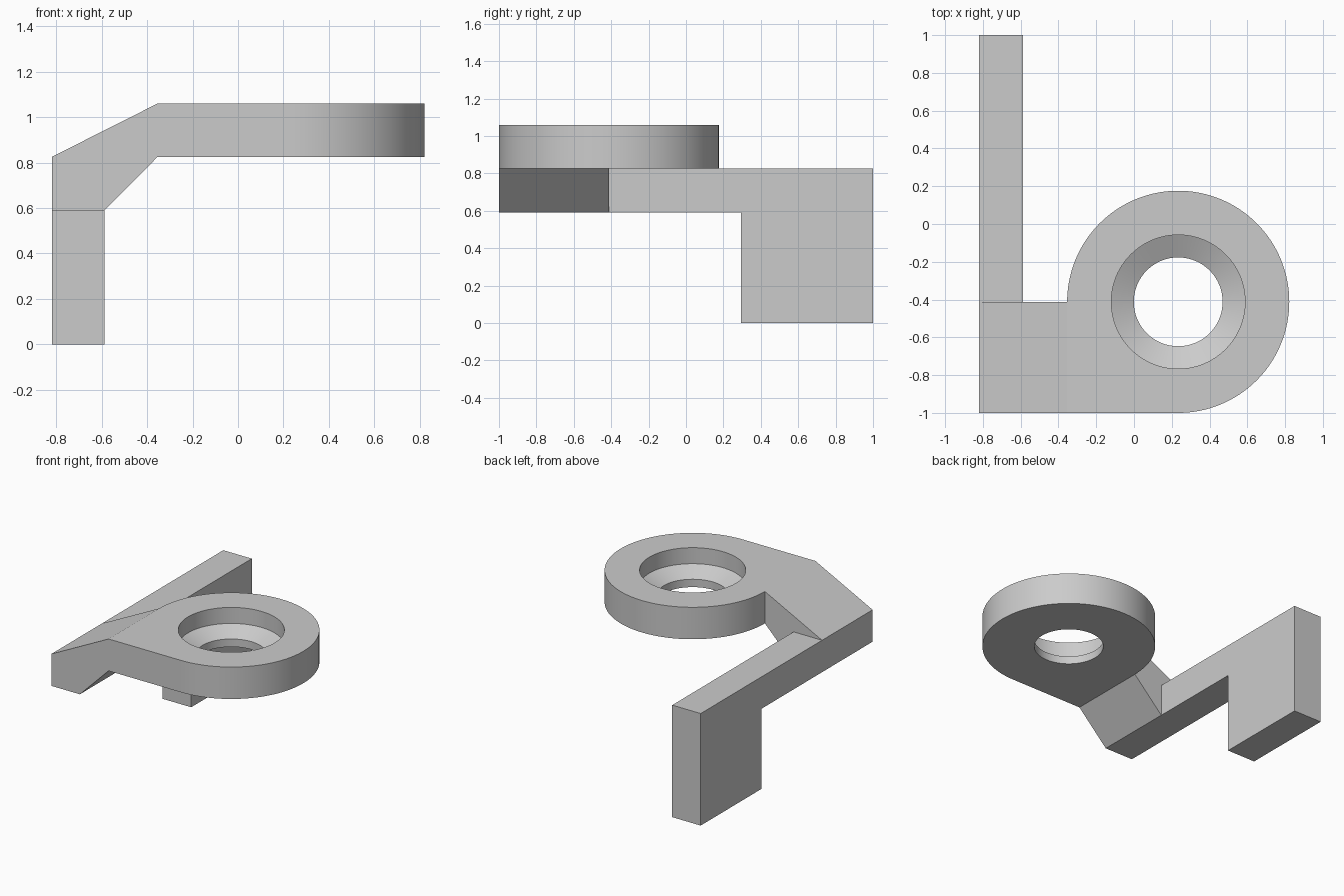
import bpy, bmesh, math
from mathutils import Vector

cube = bpy.data.objects.get("Cube")
if cube:
    bpy.data.objects.remove(cube, do_unlink=True)

grey = bpy.data.materials.new("light_grey")
grey.use_nodes = True
COLOUR = (0.6, 0.6, 0.6, 1)
grey.diffuse_color = COLOUR
grey.node_tree.nodes["Principled BSDF"].inputs["Base Color"].default_value = COLOUR

# Shared dimensions
LEFT, INNER, BEND = -0.82, -0.588, -0.354
FRONT, BACK, MID = -1.0, 1.0, -0.412
LOW, JOINT, TOP = 0.59, 0.825, 1.06
RING_X, RING_R = 0.234, 0.588


def finish(name, bm):
    bmesh.ops.recalc_face_normals(bm, faces=bm.faces)
    mesh = bpy.data.meshes.new(name)
    bm.to_mesh(mesh)
    bm.free()
    mesh.materials.append(grey)
    obj = bpy.data.objects.new(name, mesh)
    bpy.context.collection.objects.link(obj)
    return obj


def prism(name, points, direction):
    """Extrude a closed flat outline along a direction."""
    bm = bmesh.new()
    face = bm.faces.new([bm.verts.new(p) for p in points])
    new = bmesh.ops.extrude_face_region(bm, geom=[face])["geom"]
    verts = [v for v in new if isinstance(v, bmesh.types.BMVert)]
    bmesh.ops.translate(bm, verts=verts, vec=Vector(direction))
    return finish(name, bm)


def lathe(name, profile, centre, steps):
    """Spin a radius/height profile into a closed solid."""
    bm = bmesh.new()
    rings = []
    for r, z in profile:
        rings.append([bm.verts.new((centre[0] + r * math.cos(math.tau * i / steps),
                                    centre[1] + r * math.sin(math.tau * i / steps), z))
                      for i in range(steps)])
    for a, b in zip(rings, rings[1:]):
        for i in range(steps):
            j = (i + 1) % steps
            bm.faces.new((a[i], a[j], b[j], b[i]))
    bm.faces.new(rings[0])
    bm.faces.new(rings[-1])
    return finish(name, bm)


# Ring plate: three quarters of a disc with one square corner
STEPS = 96
outline = [(BEND, FRONT, JOINT)]
for i in range(STEPS + 1):
    a = -math.pi / 2 + 1.5 * math.pi * i / STEPS
    outline.append((RING_X + RING_R * math.cos(a), MID + RING_R * math.sin(a), JOINT))
plate = prism("ring_plate", outline, (0, 0, TOP - JOINT))

# Countersunk hole: wide bore, cone, narrow bore
cutter = lathe("hole_cutter",
               [(0.235, JOINT - 0.1), (0.235, 0.883), (0.354, 0.942), (0.354, TOP + 0.1)],
               (RING_X, MID), 128)
cutter.hide_render = True
mod = plate.modifiers.new("hole", "BOOLEAN")
mod.operation = "DIFFERENCE"
mod.solver = "EXACT"
mod.object = cutter
bpy.context.view_layer.objects.active = plate
plate.select_set(True)
bpy.ops.object.modifier_apply(modifier=mod.name)
bpy.data.objects.remove(cutter, do_unlink=True)
bpy.ops.object.select_all(action="DESELECT")
plate.select_set(True)
bpy.ops.object.shade_smooth_by_angle(angle=math.radians(20))

# Sloped bridge joining the plate to the arm
prism("sloped_bridge",
      [(x, FRONT, z) for x, z in ((LEFT, LOW), (INNER, LOW), (BEND, JOINT),
                                  (BEND, TOP), (LEFT, JOINT))],
      (0, MID - FRONT, 0))

# Long arm with the leg at its back end
prism("arm_and_leg",
      [(LEFT, y, z) for y, z in ((MID, LOW), (0.295, LOW), (0.295, 0), (BACK, 0),
                                 (BACK, JOINT), (MID, JOINT))],
      (INNER - LEFT, 0, 0))
